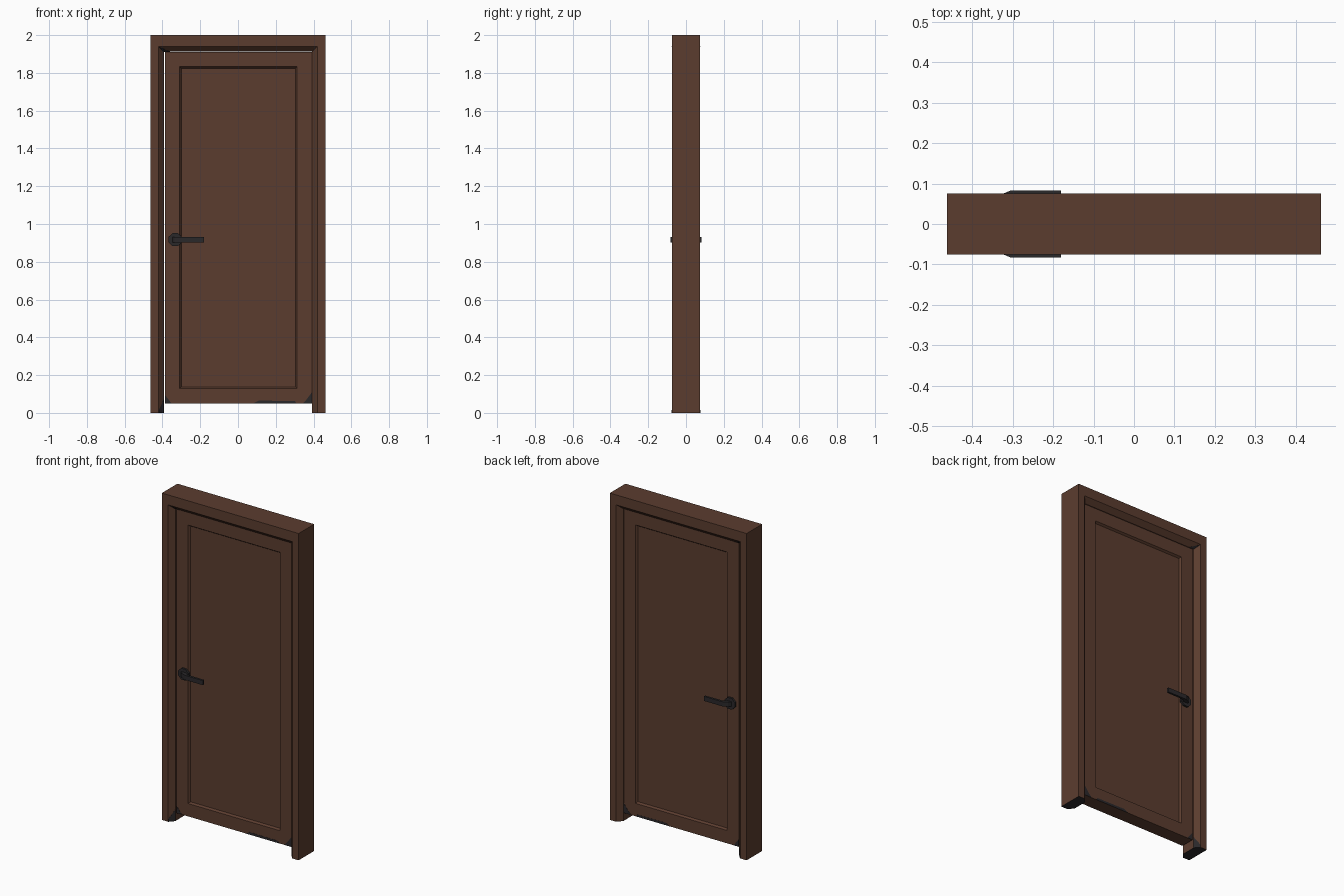
import bpy, bmesh, math
from mathutils import Vector

if "Cube" in bpy.data.objects:
    bpy.data.objects.remove(bpy.data.objects["Cube"])


def material(name, rgb):
    m = bpy.data.materials.new(name)
    m.diffuse_color = (*rgb, 1)
    m.use_nodes = True
    m.node_tree.nodes["Principled BSDF"].inputs["Base Color"].default_value = m.diffuse_color
    return m


BROWN = material("brown_wood", (0.105, 0.046, 0.028))
DARK = material("dark_metal", (0.023, 0.021, 0.023))


def finish(bm, name, *mats):
    bmesh.ops.recalc_face_normals(bm, faces=bm.faces)
    me = bpy.data.meshes.new(name)
    bm.to_mesh(me)
    bm.free()
    for m in mats:
        me.materials.append(m)
    ob = bpy.data.objects.new(name, me)
    bpy.context.collection.objects.link(ob)
    return ob


def prism(name, pts, push, mat):
    """Solid made by pushing a flat outline along a vector."""
    bm = bmesh.new()
    f = bm.faces.new([bm.verts.new(p) for p in pts])
    ext = bmesh.ops.extrude_face_region(bm, geom=[f], use_keep_orig=True)["geom"]
    bmesh.ops.translate(bm, vec=Vector(push),
                        verts=[v for v in ext if isinstance(v, bmesh.types.BMVert)])
    return finish(bm, name, mat)


# Frame: chamfered profile (inset, y) swept round a U with mitred corners
W, H = 0.463, 2.0
profile = [(0, -.075), (.043, -.075), (.07, -.045), (.07, .045), (.043, .075), (0, .075)]
bm = bmesh.new()
rings = [[], [], [], []]
for w, y in profile:
    top = H - (w + (0.018 if w else 0))
    for ring, (x, z) in zip(rings, [(-W + w, 0), (-W + w, top), (W - w, top), (W - w, 0)]):
        ring.append(bm.verts.new((x, y, z)))
n = len(profile)
for a, b in zip(rings, rings[1:]):
    for i in range(n):
        j = (i + 1) % n
        bm.faces.new((a[i], a[j], b[j], b[i]))
for ring in (rings[0], rings[3]):
    bm.faces.new(ring).material_index = 1      # dark worn feet
finish(bm, "door_frame", BROWN, DARK)

# Door leaf with a sunken panel on both sides
X0, X1, Z0, Z1, T = -0.387, 0.392, 0.05, 1.911, 0.042
bm = bmesh.new()
bmesh.ops.create_cube(bm, size=1)
for v in bm.verts:
    v.co = (X0 if v.co.x < 0 else X1, math.copysign(T, v.co.y), Z0 if v.co.z < 0 else Z1)
bm.normal_update()
faces = [f for f in bm.faces if abs(f.normal.y) > 0.9]
bmesh.ops.inset_individual(bm, faces=faces, thickness=0.111)
bmesh.ops.inset_individual(bm, faces=faces, thickness=0.012, depth=-0.012)
finish(bm, "door_leaf", BROWN)

for s, side in ((-1, "front"), (1, "back")):
    # Handle: eight-sided rose and a bent lever
    rose = [(-0.333 + 0.038 * math.cos(math.tau * (k + .5) / 8), s * 0.04,
             0.917 + 0.037 * math.sin(math.tau * (k + .5) / 8)) for k in range(8)]
    prism(side + "_handle_rose", rose, (0, s * 0.014, 0), DARK)
    bend = [(-.35, .05), (-.335, .07), (-.305, .083), (-.18, .083),
            (-.18, .071), (-.295, .069), (-.315, .05)]
    prism(side + "_handle_lever", [(x, s * y, 0.903) for x, y in bend], (0, 0, 0.028), DARK)

    # Dark worn patches low on the leaf
    patches = {
        "left": [(X0, Z0), (X0 + .035, Z0), (X0 + .02, Z0 + .02), (X0, Z0 + .045)],
        "right": [(X1, Z0), (X1 - .05, Z0), (X1 - .03, Z0 + .02), (X1, Z0 + .06)],
        "middle": [(.08, Z0), (.31, Z0), (.3, Z0 + .013), (.11, Z0 + .015)],
    }
    for key, pts in patches.items():
        prism(f"{side}_leaf_wear_{key}", [(x, s * T, z) for x, z in pts],
              (0, s * 0.001, 0), DARK)

    # Dark worn patches on the frame chamfer: foot and upper corner
    outer, inner = (-.42, s * .075), (-.393, s * .045)
    prism(side + "_jamb_wear", [(*outer, 0), (*inner, 0), (*inner, .07), (*outer, .015)],
          (.0008, s * .0008, 0), DARK)
    prism(side + "_header_wear",
          [(-.42, s * .075, 1.939), (-.393, s * .045, 1.912), (-.36, s * .045, 1.912)],
          (0, s * .0008, -.0008), DARK)
